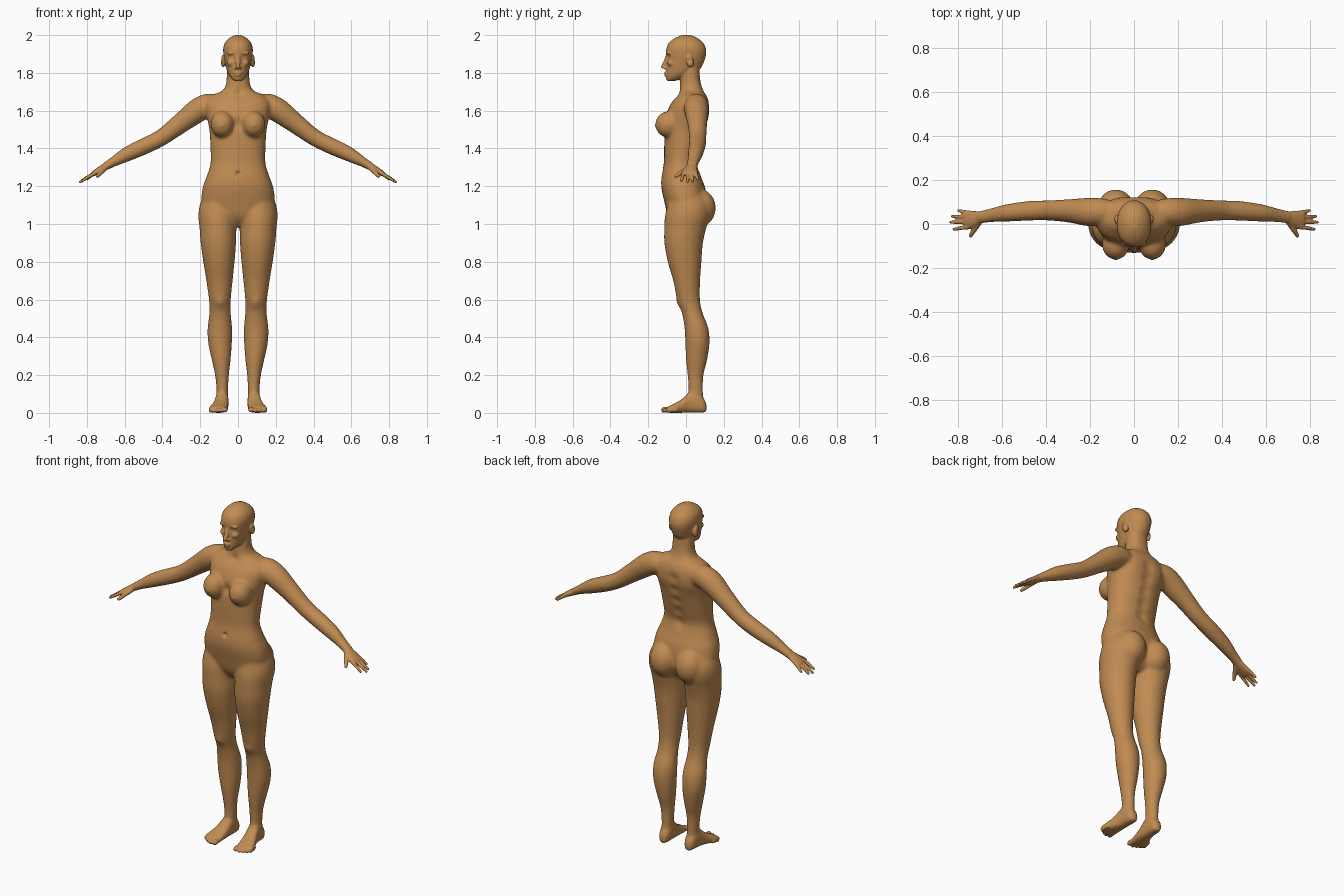
import bpy, bmesh, math
from mathutils import Vector, Matrix


def loft(bm, rings, n=28, power=2.0, sub=5):
    """Skin rings (centre, half-axis u, half-axis v), splined along the way."""
    flat = [[*c, *u, *v] for c, u, v in rings]
    dense = []
    for i in range(len(flat) - 1):
        a, b = flat[max(i - 1, 0)], flat[i]
        c, d = flat[i + 1], flat[min(i + 2, len(flat) - 1)]
        for k in range(sub):
            t = k / sub
            dense.append([q + .5 * t * (r - p + t * (2 * p - 5 * q + 4 * r - s + t * (3 * (q - r) + s - p)))
                          for p, q, r, s in zip(a, b, c, d)])
    dense.append(flat[-1])
    loops = []
    for f in dense:
        c, u, v = Vector(f[:3]), Vector(f[3:6]), Vector(f[6:])
        loop = []
        for k in range(n):
            ca, sa = math.cos(2 * math.pi * k / n), math.sin(2 * math.pi * k / n)
            e = 2 / power
            loop.append(bm.verts.new(c + u * math.copysign(abs(ca) ** e, ca) + v * math.copysign(abs(sa) ** e, sa)))
        loops.append(loop)
    for a, b in zip(loops, loops[1:]):
        for k in range(n):
            bm.faces.new((a[k], a[(k + 1) % n], b[(k + 1) % n], b[k]))
    bm.faces.new(loops[0])
    bm.faces.new(loops[-1])


def stack(bm, rows, power=2.0):
    """Vertical loft; rows are (z, centre x, half width, front y, back y)."""
    loft(bm, [((cx, (f + b) / 2, z), (w, 0, 0), (0, (b - f) / 2, 0)) for z, cx, w, f, b in rows], power=power)


def tube(bm, rows, n=20):
    """Round-tipped limb; rows are (x, y, z, half width, half thickness)."""
    pts = [Vector(r[:3]) for r in rows]
    rings = []
    for i, r in enumerate(rows):
        t = (pts[min(i + 1, len(pts) - 1)] - pts[max(i - 1, 0)]).normalized()
        ref = Vector((1, 0, 0)) if abs(t.y) > .85 else Vector((0, 1, 0))
        a = (ref - t * ref.dot(t)).normalized()
        rings.append((pts[i], a * r[3], t.cross(a) * r[4]))
    c, u, v = rings[-1]
    rings.append((c + t * min(rows[-1][3:]) * .7, u * .55, v * .55))
    loft(bm, rings, n)


def ball(bm, centre, radii, rot=0):
    m = Matrix.Translation(centre) @ Matrix.Rotation(rot, 4, 'X') @ Matrix.Diagonal((*radii, 1))
    bmesh.ops.create_uvsphere(bm, u_segments=24, v_segments=16, radius=1, matrix=m)


def mirrored(bm, build):
    """Build a +x part and its -x twin."""
    side = bmesh.new()
    build(side)
    for s in (1, -1):
        copy = side.copy()
        bmesh.ops.scale(copy, vec=(s, 1, 1), verts=copy.verts)
        tmp = bpy.data.meshes.new("tmp")
        copy.to_mesh(tmp)
        bm.from_mesh(tmp)
        bpy.data.meshes.remove(tmp)
        copy.free()
    side.free()


def fuse(bm, name, voxel, iterations):
    """Melt all overlapping volumes into one smooth skin."""
    bmesh.ops.recalc_face_normals(bm, faces=bm.faces)
    me = bpy.data.meshes.new(name)
    bm.to_mesh(me)
    bm.free()
    ob = bpy.data.objects.new(name, me)
    bpy.context.collection.objects.link(ob)
    r = ob.modifiers.new("remesh", 'REMESH')
    r.mode, r.voxel_size = 'VOXEL', voxel
    s = ob.modifiers.new("smooth", 'SMOOTH')
    s.factor, s.iterations = .5, iterations
    dg = bpy.context.evaluated_depsgraph_get()
    out = bpy.data.meshes.new_from_object(ob.evaluated_get(dg))
    ob.modifiers.clear()
    ob.data = out
    return ob


def big_limbs(bm):
    # leg
    stack(bm, [(1.17, .09, .085, -.09, .09), (1.10, .10, .103, -.10, .125), (1.04, .106, .104, -.112, .125),
               (.98, .106, .098, -.115, .108), (.9, .104, .094, -.115, .09), (.8, .101, .083, -.097, .082),
               (.7, .098, .070, -.068, .075), (.6, .096, .058, -.047, .074), (.53, .095, .057, -.022, .088),
               (.45, .096, .065, -.008, .118), (.37, .095, .063, -.004, .125), (.28, .089, .05, 0, .112),
               (.2, .085, .037, .008, .093), (.12, .083, .031, .012, .09), (.05, .083, .03, .0, .095)])
    # arm
    tube(bm, [(.08, .05, 1.63, .05, .05), (.15, .055, 1.63, .062, .062), (.21, .055, 1.603, .065, .064),
              (.3, .06, 1.536, .053, .054), (.4, .062, 1.461, .046, .045), (.48, .06, 1.419, .045, .044),
              (.58, .05, 1.373, .04, .04), (.66, .038, 1.329, .031, .027), (.71, .03, 1.30, .029, .02)])
    # breast and buttock
    ball(bm, (.083, -.093, 1.527), (.063, .07, .07))
    ball(bm, (.083, .07, 1.085), (.083, .088, .1))
    # foot, heel to ball
    loft(bm, [((x, y, h / 2), (w, 0, 0), (0, 0, h / 2)) for y, x, w, h in
              [(.109, .083, .014, .05), (.095, .083, .027, .075), (.06, .084, .034, .11), (.02, .086, .036, .11),
               (-.02, .093, .042, .075), (-.06, .102, .05, .05), (-.09, .106, .052, .036), (-.105, .106, .046, .028)]],
         power=2.6)


def fine_parts(bm):
    # palm
    tube(bm, [(.67, .036, 1.322, .028, .023), (.70, .03, 1.304, .028, .02), (.73, .024, 1.287, .037, .018),
              (.768, .019, 1.265, .042, .013)])
    # fingers and thumb
    for y0, x1, y1, z1 in [(-.013, .822, -.024, 1.229), (.009, .837, .008, 1.222),
                           (.031, .829, .035, 1.225), (.05, .800, .062, 1.237)]:
        tube(bm, [(.75, y0, 1.274, .011, .011), ((.755 + x1) / 2, (y0 + y1) / 2, (1.274 + z1) / 2, .0095, .0095),
                  (x1, y1, z1, .007, .007)], 12)
    tube(bm, [(.70, .015, 1.298, .014, .014), (.725, -.022, 1.274, .0125, .0125), (.745, -.054, 1.252, .009, .009)], 12)
    # toes
    for x, y, r in [(.069, -.122, .0145), (.093, -.124, .0105), (.112, -.116, .010), (.130, -.105, .0095), (.146, -.09, .009)]:
        tube(bm, [(x * .9 + .01, y + .045, .018, r, .014), (x, y + .01, r + .003, r, r), (x, y, r, r * .9, r * .9)], 12)
    # ear
    ball(bm, (.078, .02, 1.862), (.013, .02, .034), .25)
    # brow, cheek and nostril
    ball(bm, (.03, -.088, 1.903), (.028, .016, .010))
    ball(bm, (.036, -.075, 1.852), (.022, .024, .02))
    ball(bm, (.011, -.108, 1.826), (.009, .011, .008))


# torso and neck
bm = bmesh.new()
stack(bm, [(.985, 0, .05, -.05, .05), (1.01, 0, .09, -.075, .08), (1.05, 0, .15, -.098, .10),
           (1.11, 0, .192, -.113, .112), (1.19, 0, .188, -.13, .102), (1.25, 0, .167, -.13, .08),
           (1.32, 0, .146, -.118, .062), (1.4, 0, .146, -.116, .08), (1.5, 0, .152, -.112, .105),
           (1.58, 0, .168, -.104, .122), (1.64, 0, .172, -.078, .122), (1.68, 0, .14, -.045, .108),
           (1.705, 0, .085, -.035, .092), (1.74, 0, .064, -.032, .08), (1.79, 0, .06, -.03, .073),
           (1.85, 0, .058, -.02, .07)], 2.25)
mirrored(bm, big_limbs)
base = fuse(bm, "body_base", .008, 9)

# head on the smoothed body
bm = bmesh.new()
bm.from_mesh(base.data)
bpy.data.objects.remove(base)
stack(bm, [(1.757, 0, .018, -.098, -.06), (1.768, 0, .032, -.106, -.02), (1.79, 0, .049, -.106, .035),
           (1.82, 0, .061, -.105, .075), (1.86, 0, .070, -.104, .096), (1.90, 0, .077, -.106, .107),
           (1.93, 0, .078, -.104, .105), (1.96, 0, .069, -.09, .09), (1.985, 0, .045, -.057, .06),
           (2.0, 0, .017, -.02, .025)], 2.15)
# nose and lips
tube(bm, [(0, -.098, 1.893, .009, .01), (0, -.11, 1.86, .009, .012), (0, -.122, 1.831, .011, .011)])
ball(bm, (0, -.103, 1.801), (.023, .013, .007))
ball(bm, (0, -.102, 1.788), (.019, .013, .007))
mirrored(bm, fine_parts)
body = fuse(bm, "body", .0047, 3)

# sculpted dabs: (centre, radius, push)
dabs = [((0, -.13, 1.268), .011, (0, .016, 0)), ((0, -.115, 1.53), .03, (0, .012, 0)),
        ((0, -.05, 1.69), .02, (0, .010, 0))]
dabs += [((0, y, z), .03, (0, -.009, 0)) for y, z in [(.12, 1.6), (.11, 1.53), (.095, 1.46), (.08, 1.39), (.065, 1.32)]]
for s in (1, -1):
    dabs += [((s * .032, -.1, 1.884), .015, (0, .011, 0)),      # eye socket
             ((s * .032, -.09, 1.884), .008, (0, -.006, 0)),    # eyeball
             ((s * .092, .015, 1.866), .009, (-s * .008, 0, 0)),  # ear hollow
             ((s * .09, .12, 1.57), .05, (0, .006, 0)),         # shoulder blade
             ((s * .095, -.045, .58), .028, (0, -.007, 0)),     # kneecap
             ((s * .083, -.163, 1.52), .009, (0, -.004, 0))]
for c, r, push in dabs:
    c, push = Vector(c), Vector(push)
    for v in body.data.vertices:
        d = (v.co - c).length_squared / (r * r)
        if d < 6:
            v.co += push * math.exp(-d)

body.data.polygons.foreach_set("use_smooth", [True] * len(body.data.polygons))
skin = bpy.data.materials.new("tan")
skin.diffuse_color = (.53, .26, .085, 1)
body.data.materials.clear()
body.data.materials.append(skin)
